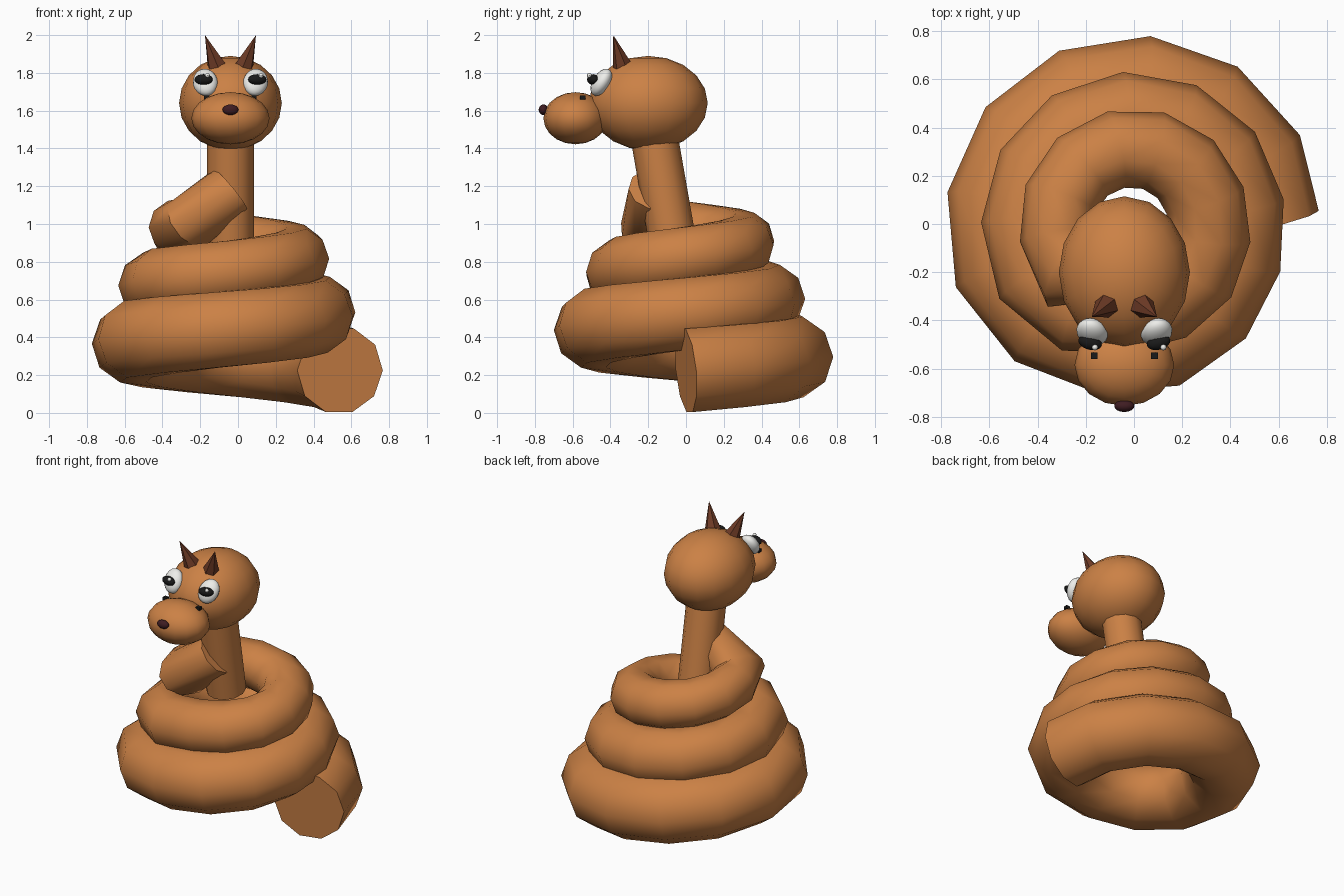
import bpy, bmesh, math
from mathutils import Vector

if "Cube" in bpy.data.objects:
    bpy.data.objects.remove(bpy.data.objects["Cube"])

CX = -0.04  # mirror plane of the head


def material(name, rgb):
    m = bpy.data.materials.new(name)
    m.diffuse_color = (*rgb, 1)
    m.use_nodes = True
    m.node_tree.nodes["Principled BSDF"].inputs["Base Color"].default_value = m.diffuse_color
    return m


SKIN = material("skin", (0.60, 0.22, 0.06))
WHITE = material("white", (0.85, 0.85, 0.82))
BLACK = material("black", (0.01, 0.01, 0.01))
NOSE = material("nose", (0.05, 0.012, 0.016))
HORN = material("horn", (0.16, 0.045, 0.02))


def finish(ob, name, mat, smooth=True):
    ob.name = name
    ob.data.materials.append(mat)
    if smooth:
        bpy.ops.object.select_all(action='DESELECT')
        ob.select_set(True)
        bpy.context.view_layer.objects.active = ob
        bpy.ops.object.shade_smooth_by_angle(angle=math.radians(42))
    return ob


def ball(name, loc, radii, mat, rot=(0, 0, 0), seg=16, rings=10):
    bpy.ops.mesh.primitive_uv_sphere_add(segments=seg, ring_count=rings, location=loc, rotation=rot)
    ob = bpy.context.object
    ob.scale = radii
    return finish(ob, name, mat)


def tube(name, path, radii, sides, mat):
    """Capped tube with mitred joints along a path."""
    bm = bmesh.new()
    rings = []
    n = len(path)
    for i, (p, r) in enumerate(zip(path, radii)):
        a = (p - path[i - 1]).normalized() if i else None
        b = (path[i + 1] - p).normalized() if i < n - 1 else None
        t = ((a or b) + (b or a)).normalized()
        mitre = 1 / t.dot(a or b)
        side = t.cross(Vector((0, 0, 1))).normalized()
        up = side.cross(t)
        rings.append([bm.verts.new(p + side * (r * mitre * math.cos(k * math.tau / sides))
                                   + up * (r * math.sin(k * math.tau / sides)))
                      for k in range(sides)])
    for q, s in zip(rings, rings[1:]):
        for k in range(sides):
            j = (k + 1) % sides
            bm.faces.new((q[k], q[j], s[j], s[k]))
    bm.faces.new(rings[0])
    bm.faces.new(rings[-1])
    bmesh.ops.recalc_face_normals(bm, faces=bm.faces)
    me = bpy.data.meshes.new(name)
    bm.to_mesh(me)
    bm.free()
    ob = bpy.data.objects.new(name, me)
    bpy.context.collection.objects.link(ob)
    return finish(ob, name, mat)


# Coiled body: outer radius by angle, stepping inwards on each front quarter
OUTER = [(0, .78), (195, .785), (225, .757), (254, .72), (283, .697), (310, .667), (340, .64),
         (370, .63), (575, .635), (598, .60), (627, .53), (673, .51), (708, .49), (740, .48),
         (911, .478), (945, .47)]


def outer(deg):
    for (a, u), (b, v) in zip(OUTER, OUTER[1:]):
        if a <= deg <= b:
            return u + (v - u) * (deg - a) / (b - a)


path, radii = [], []
for i in range(34):
    deg = 28.4 * i
    r = 0.233 - 0.083 * deg / 900
    R = outer(deg) - 1.03 * r
    a = math.radians(deg)
    path.append(Vector((R * math.cos(a), R * math.sin(a), 0.225 + 0.75 * deg / 900)))
    radii.append(r)
path.append(Vector((-0.04, -0.165, 1.185)))
radii.append(0.14)
tube("coiled_body", path, radii, 10, SKIN)

# Neck
tube("neck", [Vector((CX, -0.07, 0.9)), Vector((CX, -0.175, 1.5))], [0.125, 0.125], 12, SKIN)

# Head and snout
ball("head", (CX, -0.2, 1.64), (0.272, 0.315, 0.25), SKIN)
ball("snout", (CX, -0.585, 1.56), (0.207, 0.17, 0.138), SKIN)
ball("nose", (CX, -0.755, 1.605), (0.042, 0.025, 0.028), NOSE)

for s, tag in ((-1, "left"), (1, "right")):
    # Eyes
    ball("eye_" + tag, (CX + s * .133, -.448, 1.75), (.066, .046, .08), WHITE,
         (math.radians(-32), math.radians(s * 14), 0))
    ball("pupil_" + tag, (CX + s * .142, -.492, 1.765), (.05, .03, .028), BLACK, (0, 0, s * .25))
    ball("eye_glint_" + tag, (CX + s * .142 + .02, -.512, 1.786), (.013,) * 3, WHITE, seg=8, rings=6)
    # Nostrils
    bpy.ops.mesh.primitive_cube_add(size=1, location=(CX + s * .125, -.547, 1.67))
    bpy.context.object.scale = (.028, .028, .02)
    finish(bpy.context.object, "nostril_" + tag, BLACK, False)
    # Horns
    base = Vector((CX + s * .07, -.335, 1.83))
    tip = Vector((CX + s * .135, -.385, 2.0))
    d = tip - base
    bpy.ops.mesh.primitive_cone_add(vertices=6, radius1=.055, radius2=0, depth=d.length,
                                    location=(base + tip) / 2, rotation=d.to_track_quat('Z', 'Y').to_euler())
    finish(bpy.context.object, "horn_" + tag, HORN, False)
